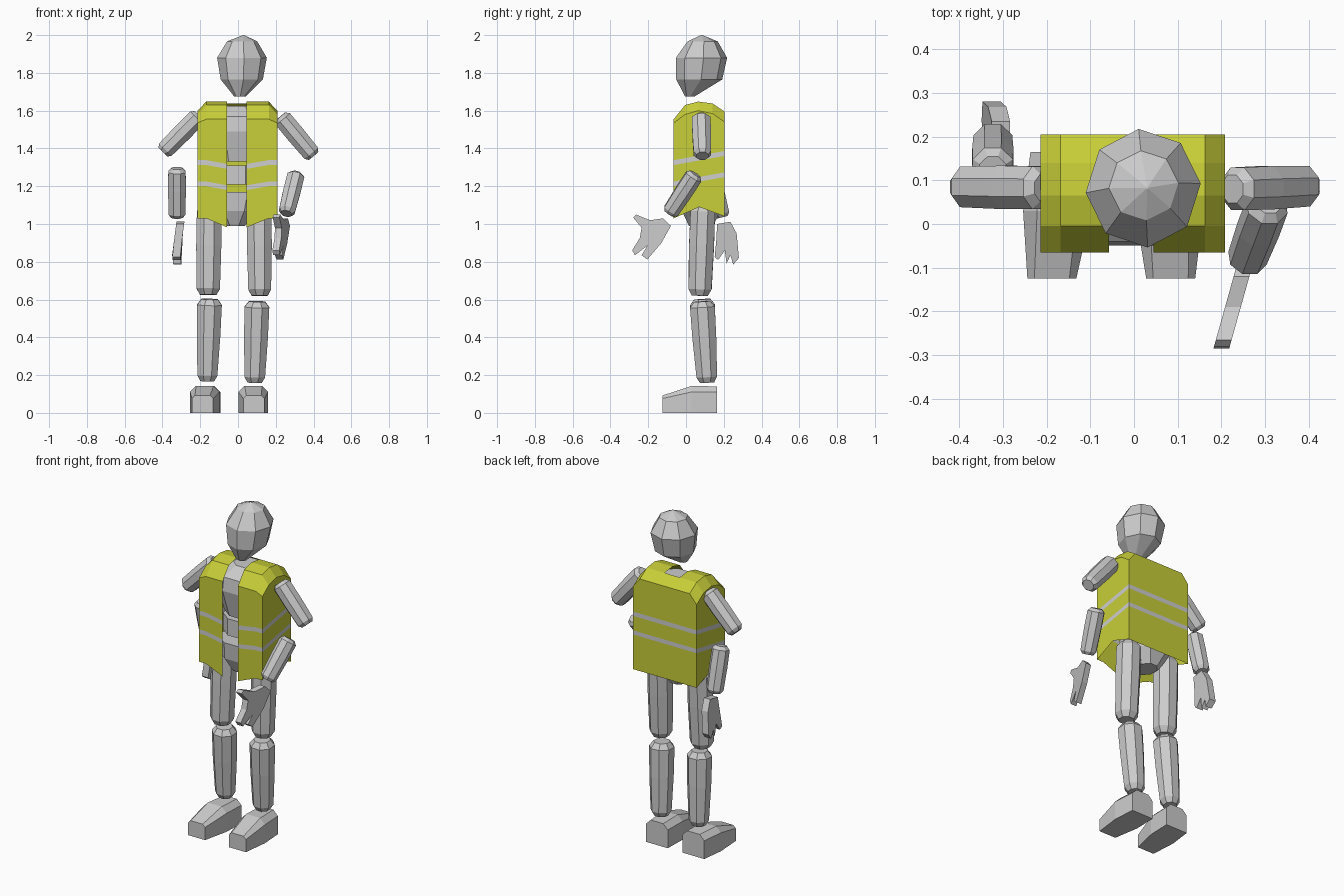
import bpy, bmesh, math
from mathutils import Vector

cube = bpy.data.objects.get("Cube")
if cube:
    bpy.data.objects.remove(cube)


def material(name, rgb):
    m = bpy.data.materials.new(name)
    m.use_nodes = True
    m.diffuse_color = (*rgb, 1)
    m.node_tree.nodes["Principled BSDF"].inputs["Base Color"].default_value = (*rgb, 1)
    return m


GREY = material("body_grey", (0.6, 0.6, 0.6))
LIME = material("vest_lime", (0.58, 0.62, 0.04))
SILVER = material("reflective_silver", (0.62, 0.62, 0.62))


def finish(name, bm, mats=(GREY,), fix_normals=True):
    if fix_normals:
        bmesh.ops.recalc_face_normals(bm, faces=bm.faces)
    mesh = bpy.data.meshes.new(name)
    bm.to_mesh(mesh)
    bm.free()
    for m in mats:
        mesh.materials.append(m)
    obj = bpy.data.objects.new(name, mesh)
    bpy.context.collection.objects.link(obj)
    return obj


def loft(name, rings):
    """Skin a list of equally sized point rings and cap both ends."""
    bm = bmesh.new()
    loops = [[bm.verts.new(p) for p in ring] for ring in rings]
    n = len(loops[0])
    for a, b in zip(loops, loops[1:]):
        for i in range(n):
            j = (i + 1) % n
            bm.faces.new((a[i], a[j], b[j], b[i]))
    bm.faces.new(loops[0])
    bm.faces.new(loops[-1])
    return finish(name, bm)


def ring(center, u, v, n=8, phase=0.5):
    c = Vector(center)
    angles = [2 * math.pi * (i + phase) / n for i in range(n)]
    return [c + u * math.cos(a) + v * math.sin(a) for a in angles]


def stack(name, levels, phase=0.5):
    """Horizontal octagons given as x, y, z, x radius, y radius."""
    loft(name, [ring((x, y, z), Vector((rx, 0, 0)), Vector((0, ry, 0)), 8, phase)
                for x, y, z, rx, ry in levels])


def limb(name, start, end, r0, r1):
    """Eight sided limb segment with chamfered ends."""
    a, b = Vector(start), Vector(end)
    axis = (b - a).normalized()
    u = axis.cross(Vector((0, 1, 0))).normalized()
    v = axis.cross(u)
    rings = []
    for t, k in ((0, 0.65), (0.07, 1), (0.45, 1.04), (0.93, 1), (1, 0.7)):
        r = (r0 + (r1 - r0) * t) * k
        rings.append(ring(a.lerp(b, t), u * r, v * r))
    loft(name, rings)


# Head, narrowing towards the chin
stack("head", [(0.01, 0.02, 1.675, 0.03, 0.025), (0.02, 0.07, 1.765, 0.112, 0.122),
               (0.021, 0.082, 1.88, 0.132, 0.136), (0.022, 0.088, 1.967, 0.08, 0.08),
               (0.03, 0.083, 2.0, 0.003, 0.003)], phase=0.1)

# Torso pieces
stack("chest", [(0, 0.08, 1.33, 0.13, 0.1), (0, 0.075, 1.49, 0.18, 0.135),
                (0, 0.075, 1.57, 0.17, 0.125), (0, 0.09, 1.625, 0.08, 0.07)])
stack("abdomen", [(-0.01, 0.08, 1.21, 0.13, 0.1), (-0.01, 0.08, 1.31, 0.13, 0.1)])
stack("pelvis", [(-0.02, 0.08, 0.99, 0.06, 0.07), (-0.02, 0.08, 1.07, 0.14, 0.11),
                 (-0.01, 0.08, 1.17, 0.16, 0.12)])

# Legs
limb("right_thigh", (-0.152, 0.09, 1.1), (-0.158, 0.073, 0.625), 0.071, 0.067)
limb("left_thigh", (0.112, 0.09, 1.1), (0.115, 0.073, 0.62), 0.071, 0.065)
limb("right_shin", (-0.15, 0.085, 0.602), (-0.163, 0.112, 0.168), 0.072, 0.056)
limb("left_shin", (0.101, 0.085, 0.59), (0.088, 0.112, 0.16), 0.072, 0.058)

# Arms
limb("right_upper_arm", (-0.205, 0.083, 1.575), (-0.398, 0.085, 1.38), 0.053, 0.05)
limb("left_upper_arm", (0.225, 0.08, 1.57), (0.4, 0.087, 1.36), 0.053, 0.05)
limb("right_forearm", (-0.323, 0.125, 1.295), (-0.323, 0.19, 1.035), 0.05, 0.048)
limb("left_forearm", (0.308, 0.05, 1.265), (0.256, -0.088, 1.055), 0.05, 0.046)


# Feet: low toe, chamfered instep
def foot(name, heel_x, toe_x):
    rings = []
    for y, w, h, bevel in ((0.165, 0.072, 0.14, 0.03), (0.03, 0.078, 0.143, 0.032),
                           (-0.125, 0.056, 0.092, 0.016)):
        cx = heel_x + (toe_x - heel_x) * (0.165 - y) / 0.29
        rings.append([(cx + sx, y, z) for sx, z in
                      ((-w, 0), (w, 0), (w, h - bevel), (w - bevel, h),
                       (bevel - w, h), (-w, h - bevel))])
    loft(name, rings)


foot("right_foot", -0.165, -0.188)
foot("left_foot", 0.078, 0.084)


# Hands: flat outline with thumb and fingers, given thickness sideways
def hand(name, outline, x_of, thick):
    loft(name, [[(x_of(y, z) + s * thick / 2, y, z) for y, z in outline] for s in (-1, 1)])


hand("left_hand",
     [(-0.12, 1.03), (-0.08, 0.99), (-0.13, 0.9), (-0.205, 0.812), (-0.235, 0.835),
      (-0.205, 0.885), (-0.27, 0.835), (-0.285, 0.86), (-0.245, 0.925), (-0.235, 0.98),
      (-0.28, 1.035), (-0.265, 1.05), (-0.19, 1.02)],
     lambda y, z: 0.232 + 0.28 * (y + 0.17), 0.036)
hand("right_hand",
     [(0.165, 1.0), (0.235, 1.012), (0.268, 0.95), (0.28, 0.82), (0.25, 0.785),
      (0.235, 0.835), (0.215, 0.79), (0.205, 0.86), (0.17, 0.81), (0.152, 0.825),
      (0.16, 0.91)],
     lambda y, z: -0.305 - 0.13 * min(1.01 - z, z - 0.66), 0.042)


# Open vest: shoulder arch swept across columns, with closed sides
def vest():
    arch = [(-0.065, 1.03), (-0.065, 1.555), (-0.005, 1.63), (0.065, 1.648),
            (0.14, 1.638), (0.205, 1.595), (0.205, 1.04)]
    drop = (0, 0.02, 0.05, 0.048, 0.053, 0.055, 0)
    bm = bmesh.new()
    columns = []
    for x in (-0.214, -0.168, -0.057, 0.045, 0.163, 0.208):
        outer = abs(x) > 0.2
        columns.append([bm.verts.new((x, y, z - (d if outer else 0)))
                        for (y, z), d in zip(arch, drop)])
    for c, (a, b) in enumerate(zip(columns, columns[1:])):
        # The middle column stays open at the front and neck
        for i in range(4 if c == 2 else 0, len(arch) - 1):
            bm.faces.new((a[i], b[i], b[i + 1], a[i + 1]))
    for col, flip in ((columns[0], False), (columns[-1], True)):
        arch_point = bm.verts.new((col[0].co.x, 0.07, 1.09))
        loop = col + [arch_point]
        bm.faces.new(loop[::-1] if flip else loop)

    # Reflective bands cut along planes rising to the back
    tilt = 0.18
    bands = ((1.2, 1.225), (1.312, 1.338))
    for z in bands[0] + bands[1]:
        bmesh.ops.bisect_plane(bm, geom=bm.verts[:] + bm.edges[:] + bm.faces[:],
                               plane_co=(0, -0.065, z), plane_no=(0, -tilt, 1))
    for f in bm.faces:
        c = f.calc_center_median()
        level = c.z - tilt * (c.y + 0.065)
        f.material_index = int(any(lo < level < hi for lo, hi in bands))

    # Front panels hang lower along the opening
    for v in bm.verts:
        if v.co.y < -0.05 and abs(v.co.x) < 0.1 and v.co.z < 1.4:
            v.co.z -= 0.02 if v.co.z > 1.1 else 0.048
    finish("safety_vest", bm, (LIME, SILVER))


vest()
